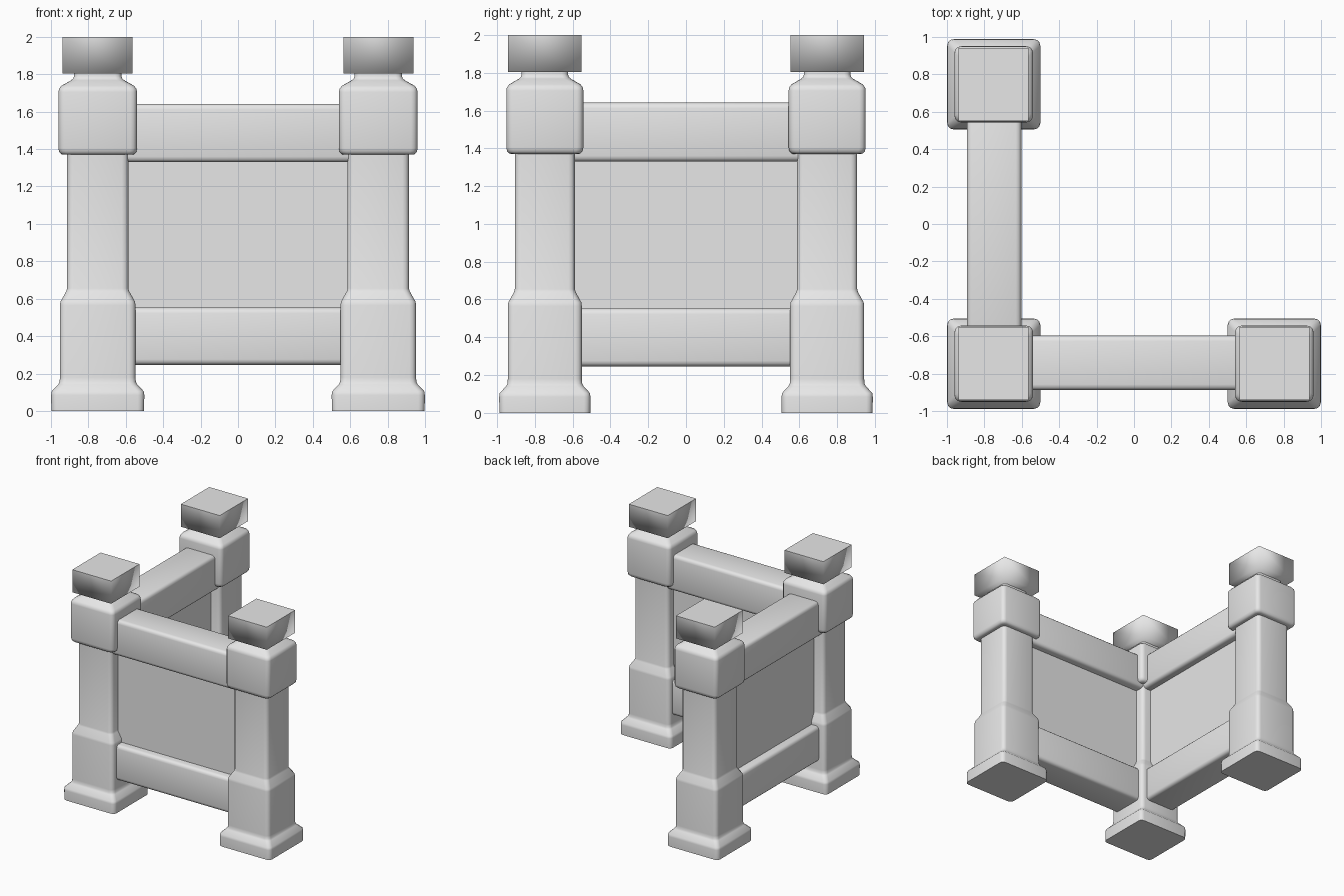
import bpy, bmesh, math

cube = bpy.data.objects.get("Cube")
if cube:
    bpy.data.objects.remove(cube, do_unlink=True)

# One plain grey material
grey = bpy.data.materials.new("plain_grey")
grey.diffuse_color = (0.8, 0.8, 0.8, 1)
grey.use_nodes = True
grey.node_tree.nodes["Principled BSDF"].inputs["Base Color"].default_value = (0.8, 0.8, 0.8, 1)


def finish(name, bm, location):
    bmesh.ops.recalc_face_normals(bm, faces=bm.faces)
    mesh = bpy.data.meshes.new(name)
    bm.to_mesh(mesh)
    bm.free()
    mesh.materials.append(grey)
    obj = bpy.data.objects.new(name, mesh)
    bpy.context.collection.objects.link(obj)
    obj.location = location
    return obj


def smooth(obj, angle=40):
    bpy.ops.object.select_all(action='DESELECT')
    obj.select_set(True)
    bpy.context.view_layer.objects.active = obj
    bpy.ops.object.shade_smooth_by_angle(angle=math.radians(angle))


def rounded_square(half, r, steps=3):
    """Outline of a square with rounded corners, slightly shallower in y."""
    pts = []
    for corner in range(4):
        mid = math.radians(45 + 90 * corner)
        cx = math.copysign(half - r, math.cos(mid))
        cy = math.copysign(half - r, math.sin(mid))
        for i in range(steps + 1):
            a = math.radians(90 * corner + 90 * i / steps)
            pts.append((cx + r * math.cos(a), (cy + r * math.sin(a)) * 0.97))
    return pts


def loft_post(name, profile, location, r=0.035):
    bm = bmesh.new()
    rings = [[bm.verts.new((x, y, z)) for x, y in rounded_square(half, r)]
             for half, z in profile]
    n = len(rings[0])
    for low, high in zip(rings, rings[1:]):
        for i in range(n):
            j = (i + 1) % n
            bm.faces.new((low[i], low[j], high[j], high[i]))
    bm.faces.new(rings[0])
    bm.faces.new(rings[-1])
    obj = finish(name, bm, location)
    smooth(obj)
    return obj


def box(name, size, location, bevel=0.0):
    bm = bmesh.new()
    bmesh.ops.create_cube(bm, size=1)
    bmesh.ops.scale(bm, vec=size, verts=bm.verts)
    if bevel:
        bmesh.ops.bevel(bm, geom=list(bm.edges), offset=bevel, segments=3,
                        profile=0.5, affect='EDGES')
    return finish(name, bm, location)


# Post outline: half width and height
FOOT = [(0.248, 0.0), (0.249, 0.085), (0.246, 0.105), (0.211, 0.142),
        (0.204, 0.155), (0.202, 0.18), (0.202, 0.565), (0.199, 0.585),
        (0.168, 0.64), (0.164, 0.655), (0.164, 1.40)]
HEAD = [(0.183, 1.37), (0.195, 1.373), (0.206, 1.384), (0.21, 1.405), (0.21, 1.705),
        (0.207, 1.722), (0.195, 1.738), (0.142, 1.768), (0.131, 1.778),
        (0.127, 1.79), (0.127, 1.81)]

POSTS = {"front_right": (-0.75, -0.747),
         "front_left": (0.75, -0.747),
         "back_right": (-0.75, 0.747)}

for label, (x, y) in POSTS.items():
    loft_post(label + "_post", FOOT, (x, y, 0))
    loft_post(label + "_post_head", HEAD, (x, y, 0))
    # Cap: soft sides and underside, crisp flat top
    cap = box(label + "_cap", (0.374, 0.39, 0.197), (x, y, 1.9015))
    for face in cap.data.polygons:
        face.use_smooth = face.normal.z < 0.5
    for edge in cap.data.edges:
        edge.use_edge_sharp = all(cap.data.vertices[v].co.z > 0 for v in edge.vertices)

# Two walls, each with a top rail, a bottom rail and a recessed panel
for wall, along_x, cx, cy in (("front", True, 0, -0.742), ("right", False, -0.748, 0)):
    for part, thick, low, high, bevel in (("top_rail", 0.292, 1.33, 1.642, 0.03),
                                          ("bottom_rail", 0.292, 0.246, 0.553, 0.03),
                                          ("panel", 0.15, 0.45, 1.45, 0)):
        size = (1.36, thick, high - low) if along_x else (thick, 1.36, high - low)
        obj = box(f"{wall}_{part}", size, (cx, cy, (low + high) / 2), bevel)
        if bevel:
            smooth(obj)
